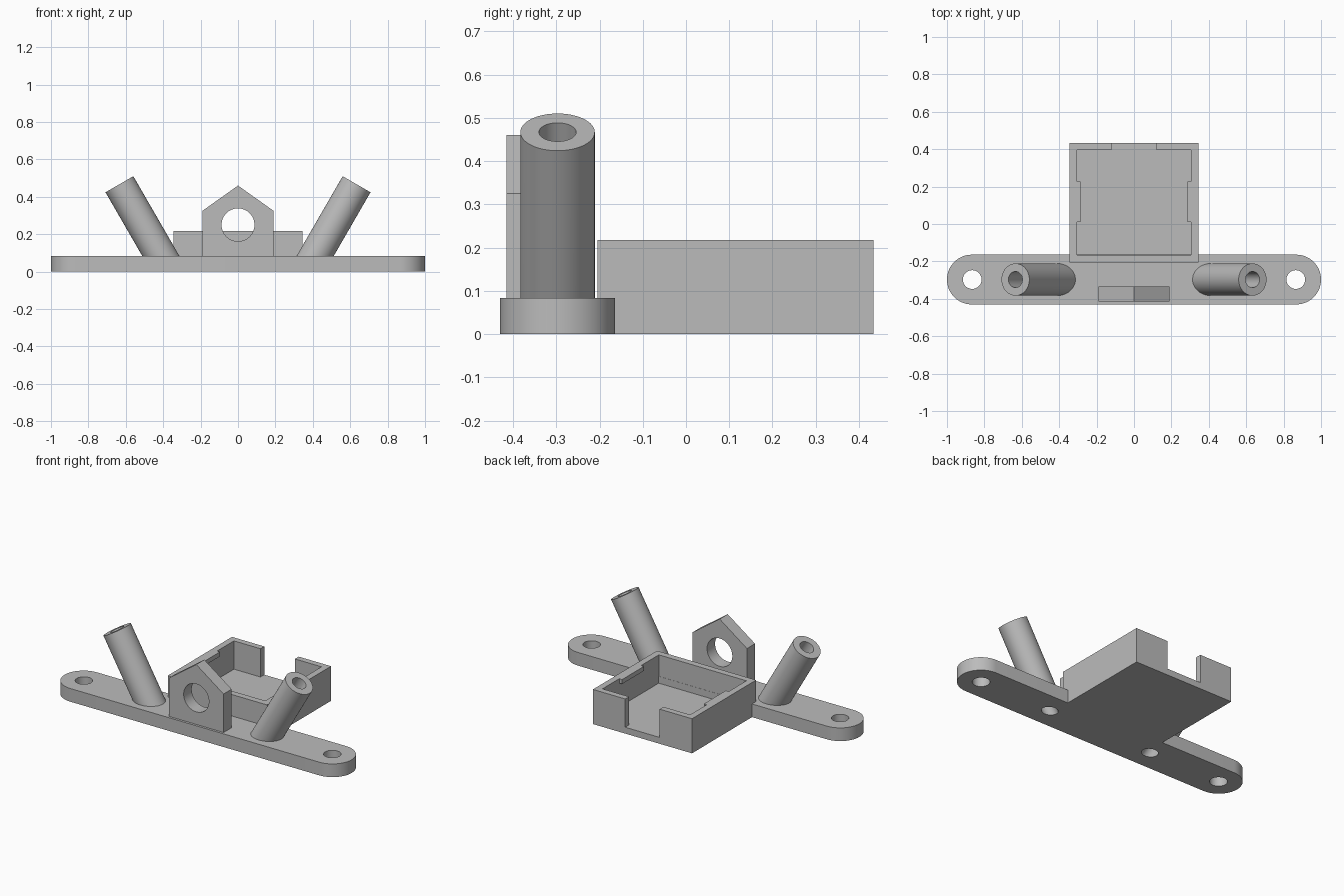
import bpy, bmesh, math
from mathutils import Matrix, Vector

if "Cube" in bpy.data.objects:
    bpy.data.objects.remove(bpy.data.objects["Cube"])

BAR_Y, BAR_R, BAR_H = -0.297, 0.133, 0.083
TILT = math.radians(30)
TUBE_TOP = Vector((0.634, BAR_Y, 0.467))

grey = bpy.data.materials.new("grey plastic")
grey.diffuse_color = (0.5, 0.5, 0.5, 1)
grey.use_nodes = True
grey.node_tree.nodes["Principled BSDF"].inputs["Base Color"].default_value = grey.diffuse_color


def make(name, bm):
    bmesh.ops.recalc_face_normals(bm, faces=bm.faces)
    me = bpy.data.meshes.new(name)
    bm.to_mesh(me)
    bm.free()
    me.materials.append(grey)
    ob = bpy.data.objects.new(name, me)
    bpy.context.collection.objects.link(ob)
    return ob


def box(name, x0, x1, y0, y1, z0, z1):
    bm = bmesh.new()
    m = Matrix.Translation(((x0 + x1) / 2, (y0 + y1) / 2, (z0 + z1) / 2))
    bmesh.ops.create_cube(bm, size=1, matrix=m @ Matrix.Diagonal((x1 - x0, y1 - y0, z1 - z0, 1)))
    return make(name, bm)


def prism(name, points, offset):
    bm = bmesh.new()
    face = bm.faces.new([bm.verts.new(p) for p in points])
    ext = bmesh.ops.extrude_face_region(bm, geom=[face])
    verts = [v for v in ext["geom"] if isinstance(v, bmesh.types.BMVert)]
    bmesh.ops.translate(bm, verts=verts, vec=offset)
    return make(name, bm)


def rod(name, centre, radius, length, rot=Matrix(), floor=None):
    bm = bmesh.new()
    bmesh.ops.create_cone(bm, cap_ends=True, segments=64, radius1=radius, radius2=radius,
                          depth=length, matrix=Matrix.Translation(centre) @ rot)
    if floor is not None:  # trim level and close the cut
        bmesh.ops.bisect_plane(bm, geom=bm.verts[:] + bm.edges[:] + bm.faces[:],
                               plane_co=(0, 0, floor), plane_no=(0, 0, 1), clear_inner=True)
        bmesh.ops.holes_fill(bm, edges=[e for e in bm.edges if e.is_boundary])
    return make(name, bm)


def combine(target, tool, op):
    mod = target.modifiers.new(op, 'BOOLEAN')
    mod.operation, mod.object, mod.solver = op, tool, 'EXACT'
    bpy.context.view_layer.objects.active = target
    bpy.ops.object.modifier_apply(modifier=mod.name)
    bpy.data.objects.remove(tool)


# Long mounting bar with rounded ends
ends = []
for side in (1, -1):
    for i in range(33):
        a = -math.pi / 2 + math.pi * i / 32
        ends.append((side * (1 - BAR_R + BAR_R * math.cos(a)), BAR_Y + side * BAR_R * math.sin(a), 0))
bracket = prism("mounting_bracket", ends, (0, 0, BAR_H))

# Open tray with a gap in the back wall and a snap ridge on each side wall
tray = box("tray", -0.345, 0.345, -0.205, 0.433, 0, 0.218)
combine(tray, box("tray_cavity", -0.305, 0.305, -0.165, 0.395, 0.04, 0.3), 'DIFFERENCE')
combine(tray, box("back_gap", -0.12, 0.12, 0.35, 0.5, 0.04, 0.3), 'DIFFERENCE')
for s in (-1, 1):
    x0, x1 = sorted((s * 0.285, s * 0.325))
    combine(tray, box("snap_ridge", x0, x1, 0.01, 0.228, 0.19, 0.218), 'UNION')
combine(bracket, tray, 'UNION')

# Pointed upright plate with a round hole
outline = [(-0.19, 0.04), (0.19, 0.04), (0.19, 0.325), (0, 0.46), (-0.19, 0.325)]
plate = prism("upright_plate", [(x, -0.415, z) for x, z in outline], (0, 0.08, 0))
combine(plate, rod("plate_hole", (0, -0.375, 0.25), 0.088, 0.3, Matrix.Rotation(math.pi / 2, 4, 'X')), 'DIFFERENCE')
combine(bracket, plate, 'UNION')

# Splayed tubes with through bores, and screw holes at the bar ends
for s in (-1, 1):
    rot = Matrix.Rotation(s * TILT, 4, 'Y')
    top = Vector((s * TUBE_TOP.x, TUBE_TOP.y, TUBE_TOP.z))
    axis = rot @ Vector((0, 0, 1))
    combine(bracket, rod("tube", top - axis * 0.35, 0.086, 0.7, rot, floor=0.04), 'UNION')
    combine(bracket, rod("tube_bore", top - axis * 0.3, 0.043, 0.8, rot), 'DIFFERENCE')
    combine(bracket, rod("screw_hole", (s * 0.865, BAR_Y, 0.04), 0.05, 0.3), 'DIFFERENCE')

bpy.ops.object.select_all(action='DESELECT')
bracket.select_set(True)
bpy.context.view_layer.objects.active = bracket
bpy.ops.object.shade_smooth_by_angle(angle=math.radians(30))
